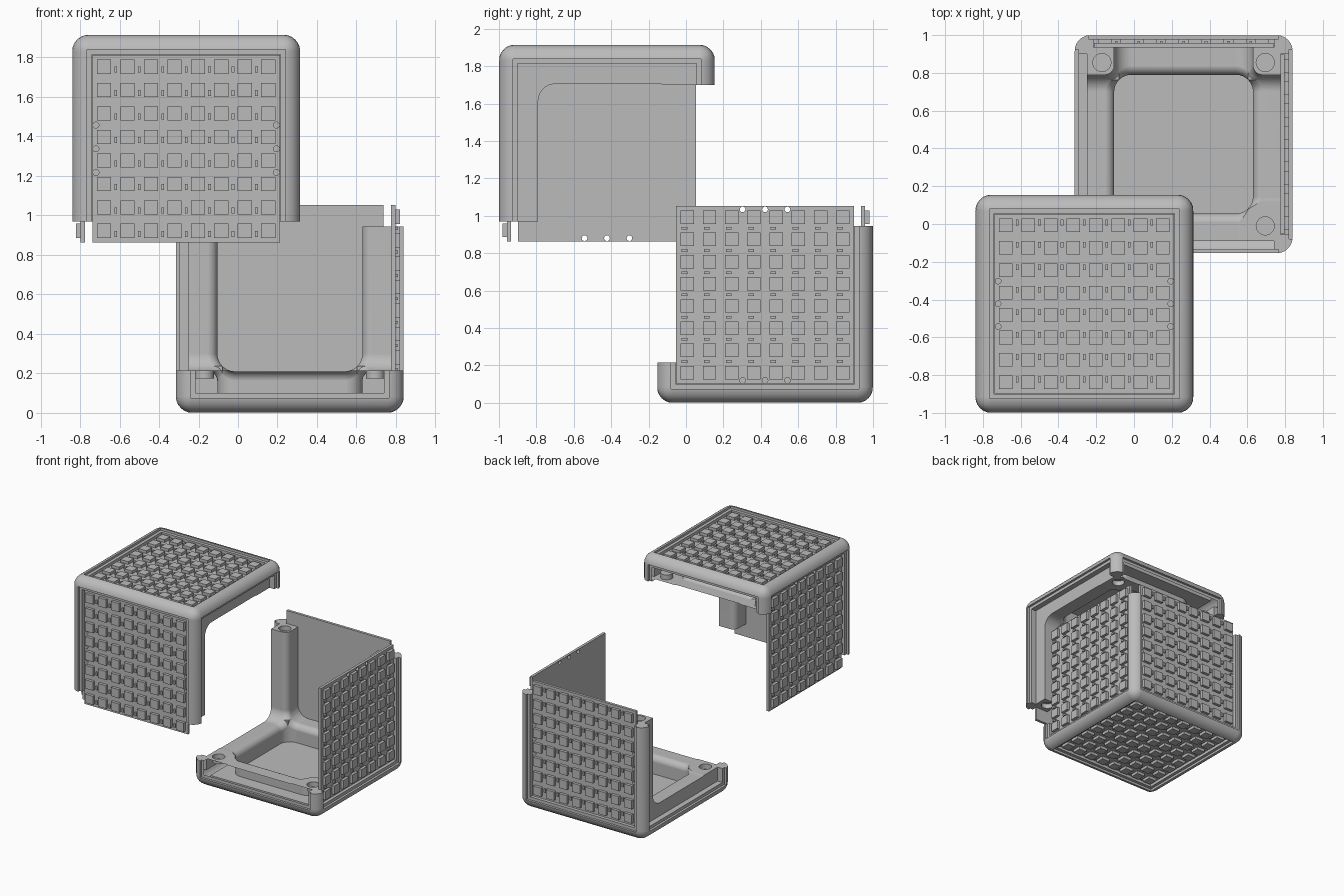
import bpy, bmesh, math
from mathutils import Matrix, Vector

if "Cube" in bpy.data.objects:
    bpy.data.objects.remove(bpy.data.objects["Cube"])

SIDE = 1.155                 # full cube side
H = SIDE / 2
W = H - 0.21                 # half width of the window openings
R, F = 0.09, 0.05            # window corner radius, inner edge rounding
PANEL = 0.95
CENTRE = Vector((0.2625, 0.4225, H))
MIDDLE = Vector((0, 0, 0.9575))

grey = bpy.data.materials.new("plain_grey")
grey.use_nodes = True
grey.diffuse_color = (0.5, 0.5, 0.5, 1)
grey.node_tree.nodes["Principled BSDF"].inputs["Base Color"].default_value = (0.5, 0.5, 0.5, 1)


def make(name, bm):
    me = bpy.data.meshes.new(name)
    bm.normal_update()
    bm.to_mesh(me)
    bm.free()
    ob = bpy.data.objects.new(name, me)
    bpy.context.collection.objects.link(ob)
    return ob


def add_box(bm, centre, dims):
    m = Matrix.Translation(centre) @ Matrix.Diagonal((*dims, 1))
    bmesh.ops.create_cube(bm, size=1, matrix=m)


def add_rod(bm, centre, radius, depth):
    bmesh.ops.create_cone(bm, cap_ends=True, segments=24, radius1=radius, radius2=radius,
                          depth=depth, matrix=Matrix.Translation(centre))


def box(centre, dims):
    bm = bmesh.new()
    add_box(bm, centre, dims)
    return bm


def cut(ob, bm):
    cutter = make("cutter", bm)
    cutter.hide_render = True
    mod = ob.modifiers.new("cut", 'BOOLEAN')
    mod.operation = 'DIFFERENCE'
    mod.solver = 'EXACT'
    mod.object = cutter
    deps = bpy.context.evaluated_depsgraph_get()
    me = bpy.data.meshes.new_from_object(ob.evaluated_get(deps))
    ob.modifiers.clear()
    ob.data = me
    bpy.data.objects.remove(cutter)


def loft(section, rings, axis):
    """Sweep a section along an axis; the upper half is stretched past the top."""
    bm = bmesh.new()
    loops = []
    for c, s in rings:
        loop = []
        for a, b in section:
            p = [0, 0, 0]
            p[axis], p[(axis + 1) % 3], p[(axis + 2) % 3] = c, a * s, b * s
            if p[2] > 0:
                p[2] += 1
            loop.append(bm.verts.new(p))
        loops.append(loop)
    n = len(section)
    for lo, hi in zip(loops, loops[1:]):
        for i in range(n):
            j = (i + 1) % n
            bm.faces.new((lo[i], lo[j], hi[j], hi[i]))
    bm.faces.new(loops[0][::-1])
    bm.faces.new(loops[-1])
    return bm


def four_corners(centre, radius, start, end):
    """Closed section made of the same arc turned into all four corners."""
    pts = []
    for k in range(4):
        turn = Matrix.Rotation(k * math.pi / 2, 2)
        for i in range(9):
            a = math.radians(start + (end - start) * i / 8)
            pts.append(turn @ Vector((centre + radius * math.cos(a), centre + radius * math.sin(a))))
    return pts


# Frame: rounded cube opened by a window along each axis
bm = box((0, 0, 0), (SIDE, SIDE, SIDE))
bmesh.ops.bevel(bm, geom=bm.edges[:], offset=0.085, segments=6, profile=0.5, affect='EDGES')
frame = make("lower_frame", bm)

window = four_corners(W - R, R, 0, 90)
for axis in range(3):
    cut(frame, loft(window, [(-1, 1), (1, 1)], axis))

# Round the inner edges of the bars, following the window corners
soft_edge = four_corners(W + F, F, 270, 180)
half = []
for i in range(5):
    t = math.radians(45 * i / 4)
    half.append((W - R + R * math.sin(t), 0.999 * (W - R + R * math.cos(t)) / W))
rings = [(-c, s) for c, s in reversed(half)] + half
for axis in range(3):
    cut(frame, loft(soft_edge, rings, axis))

# Keep only the lower ring and the two rear columns
cut(frame, box((0, 0, W + 1), (4, 4, 2)))
cut(frame, box((0, -1, 1.005 - W), (4, 2, 2)))

# Stepped rebates that hold the panels
for axis, sign in ((0, 1), (0, -1), (1, 1), (1, -1), (2, -1)):
    for width, depth in ((SIDE - 0.15, 0.02), (SIDE - 0.2, 0.065)):
        dims, centre = [width] * 3, [0, 0, 0]
        dims[axis] = 2 * depth
        centre[axis] = sign * H
        cut(frame, box(centre, dims))

# Round sockets in the four joining faces
sockets = bmesh.new()
for x in (-1, 1):
    for y, z in ((1, W), (-1, 0.005 - W)):
        add_rod(sockets, (x * (H - 0.145), y * (H - 0.145), z), 0.048, 0.08)
cut(frame, sockets)

# Panel plate with screw holes at two edges
plate = make("plate", box((0, 0, H - 0.054), (PANEL, PANEL, 0.022)))
holes = bmesh.new()
for x in (-1, 1):
    for i in (-1, 0, 1):
        add_rod(holes, (x * 0.457, i * 0.12, H - 0.054), 0.015, 0.1)
cut(plate, holes)

# Square lights in a grid, with a small chip between neighbours
bm = bmesh.new()
pitch = PANEL / 8
for i in range(8):
    for j in range(8):
        u, v = (i - 3.5) * pitch, (j - 3.5) * pitch
        add_box(bm, (u, v, H - 0.032), (0.072, 0.072, 0.024))
        if i < 7:
            add_box(bm, (u + pitch / 2, v - 0.015, H - 0.037), (0.014, 0.03, 0.014))
lights = make("lights", bm)


def place(name, source, turn, mirrored):
    """Copy a mesh into the lower half, or inverted into the upper half."""
    me = source.data.copy()
    me.transform(Matrix.Translation(CENTRE) @ turn)
    if mirrored:
        me.transform(Matrix.Translation(MIDDLE * 2) @ Matrix.Diagonal((-1, -1, -1, 1)))
        me.flip_normals()
    me.materials.clear()
    me.materials.append(grey)
    ob = bpy.data.objects.new(name, me)
    bpy.context.collection.objects.link(ob)
    return ob


def axes(u, v, n):
    return Matrix((u, v, n)).transposed().to_4x4()


X, Y, Z = Vector((1, 0, 0)), Vector((0, 1, 0)), Vector((0, 0, 1))
sides = [("base", "top", axes(-X, Y, -Z)),
         ("left", "right", axes(-Z, Y, X)),
         ("back", "front", axes(X, -Z, Y))]

for mirrored in (False, True):
    body = place("upper_frame" if mirrored else "lower_frame_body", frame, Matrix.Identity(4), mirrored)
    bpy.ops.object.select_all(action='DESELECT')
    body.select_set(True)
    bpy.context.view_layer.objects.active = body
    bpy.ops.object.shade_smooth_by_angle(angle=math.radians(30))
    weighted = body.modifiers.new("weighted_normals", 'WEIGHTED_NORMAL')
    weighted.keep_sharp = True
    for low, high, turn in sides:
        side = high if mirrored else low
        place(side + "_panel", plate, turn, mirrored)
        place(side + "_lights", lights, turn, mirrored)

for ob in (frame, plate, lights):
    bpy.data.objects.remove(ob)
